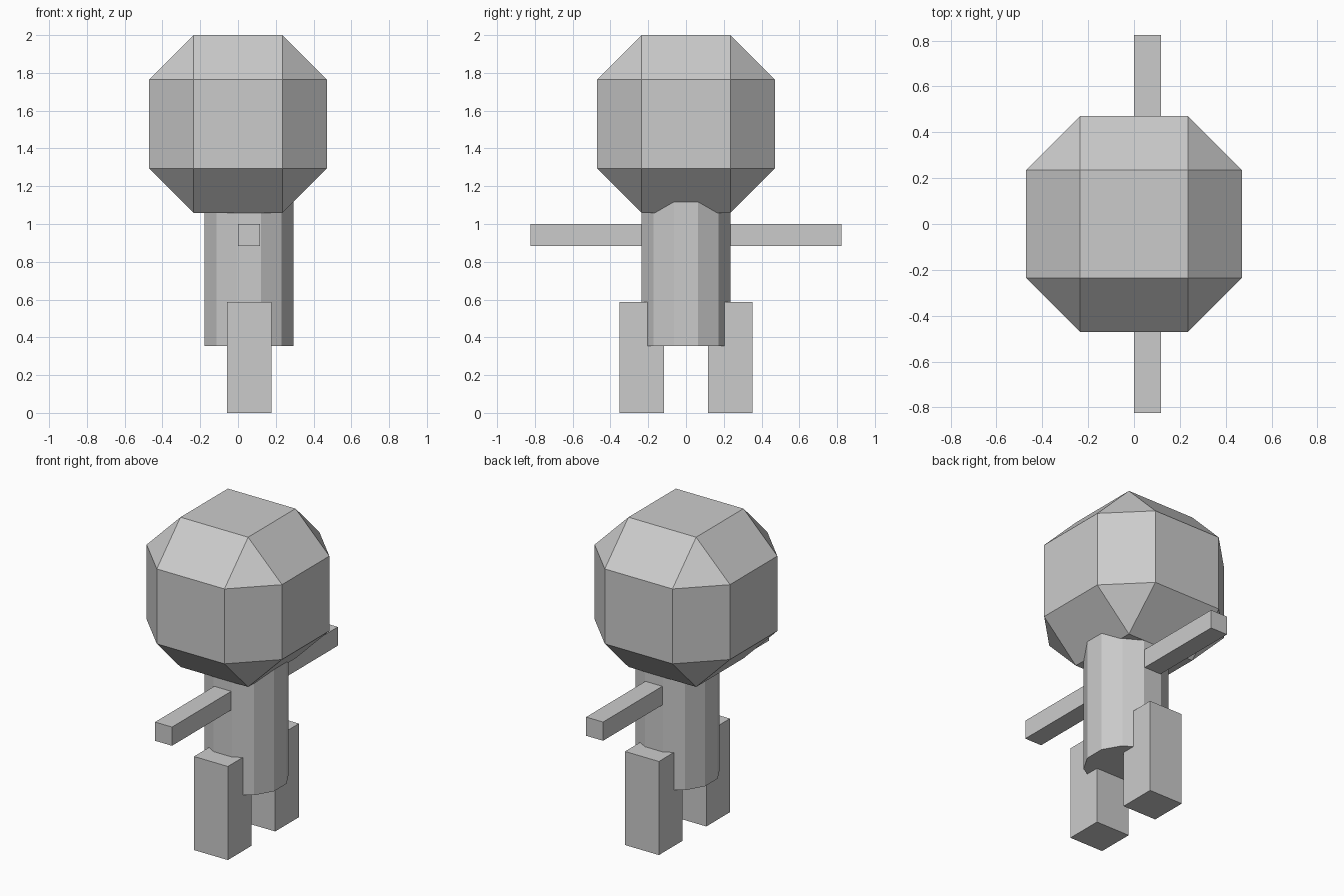
import bpy, bmesh, math
from mathutils import Matrix, Vector

if "Cube" in bpy.data.objects:
    bpy.data.objects.remove(bpy.data.objects["Cube"])

U = 2 / 17  # modelling unit: the figure is 17 units tall

grey = bpy.data.materials.new("plain grey")
grey.diffuse_color = (0.6, 0.6, 0.6, 1)
grey.use_nodes = True
grey.node_tree.nodes["Principled BSDF"].inputs["Base Color"].default_value = grey.diffuse_color


def finish(name, bm):
    """Turn a bmesh given in units into a flat-shaded object."""
    bmesh.ops.recalc_face_normals(bm, faces=bm.faces)
    bmesh.ops.scale(bm, vec=(U, U, U), verts=bm.verts)
    mesh = bpy.data.meshes.new(name)
    bm.to_mesh(mesh)
    bm.free()
    mesh.materials.append(grey)
    obj = bpy.data.objects.new(name, mesh)
    bpy.context.collection.objects.link(obj)
    return obj


def box(name, lo, hi):
    lo, hi = Vector(lo), Vector(hi)
    bm = bmesh.new()
    bmesh.ops.create_cube(bm, size=1)
    bmesh.ops.scale(bm, vec=hi - lo, verts=bm.verts)
    bmesh.ops.translate(bm, vec=(lo + hi) / 2, verts=bm.verts)
    return finish(name, bm)


# head: cube faces pulled apart, joined by bevel quads and corner triangles
bm = bmesh.new()
for axis in range(3):
    for sx in (-1, 1):
        for sy in (-1, 1):
            for sz in (-1, 1):
                v = [2 * sx, 2 * sy, 2 * sz]
                v[axis] *= 2
                bm.verts.new(v)
bmesh.ops.convex_hull(bm, input=bm.verts)
bmesh.ops.dissolve_limit(bm, angle_limit=math.radians(2),
                         verts=bm.verts, edges=bm.edges)
bmesh.ops.translate(bm, vec=(0, 0, 13), verts=bm.verts)
finish("head", bm)

# body: twelve-sided column with flats facing the axes
bm = bmesh.new()
r = 2 / math.cos(math.radians(15))
bmesh.ops.create_cone(bm, cap_ends=True, segments=12, radius1=r, radius2=r, depth=7)
# put a flat, not a corner, on each axis
if max(v.co.x for v in bm.verts) > 2.03:
    bmesh.ops.rotate(bm, verts=bm.verts, cent=(0, 0, 0),
                     matrix=Matrix.Rotation(math.radians(15), 3, 'Z'))
bmesh.ops.translate(bm, vec=(0.5, 0, 6.5), verts=bm.verts)
finish("body", bm)

# arms and legs, one of each on both sides
for side, s in (("front", -1), ("back", 1)):
    y0, y1 = sorted((2 * s, 7 * s))
    box(side + "_arm", (0, y0, 7.5), (1, y1, 8.5))
    y0, y1 = sorted((1 * s, 3 * s))
    box(side + "_leg", (-0.5, y0, 0), (1.5, y1, 5))
